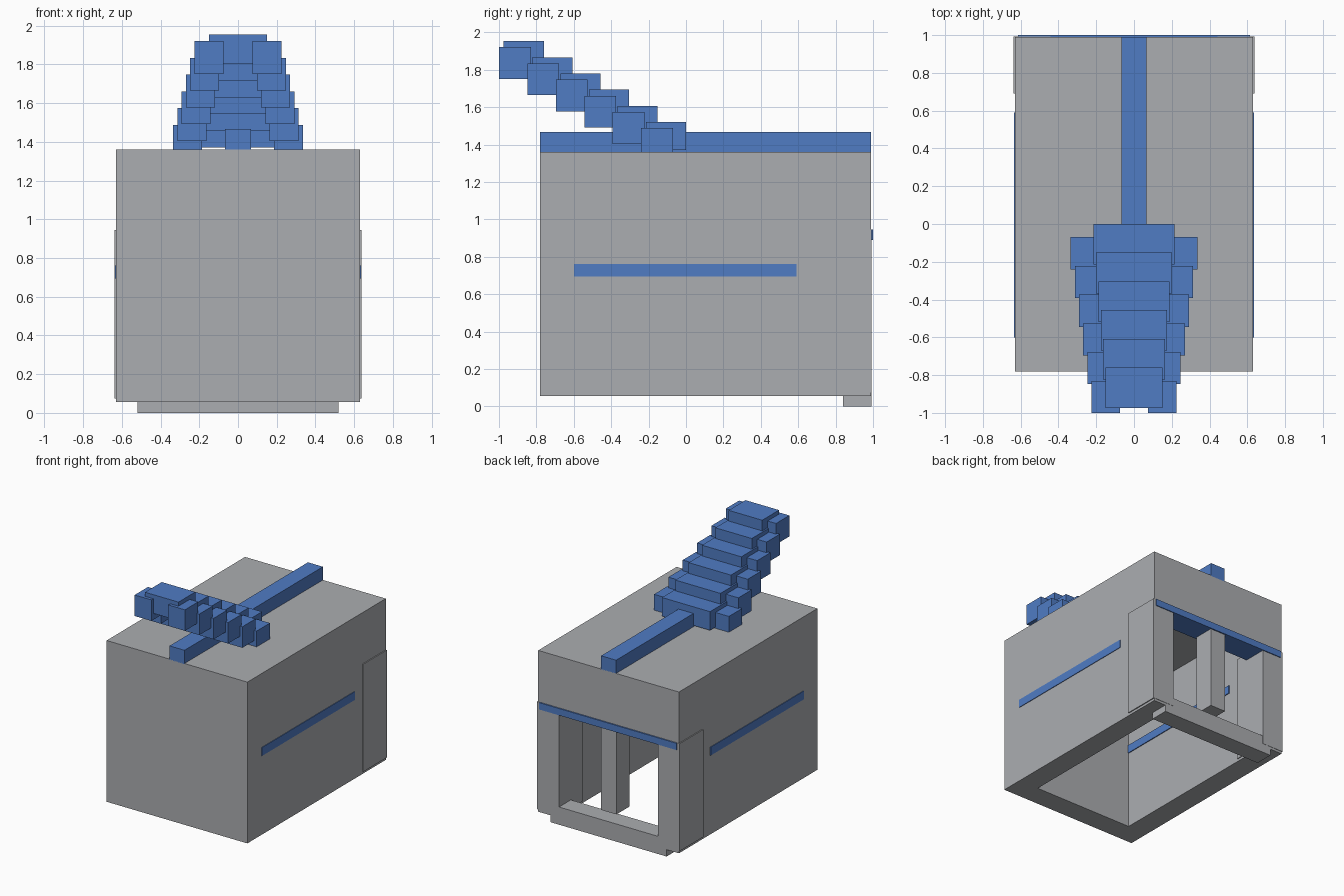
import bpy, bmesh

cube = bpy.data.objects.get("Cube")
if cube:
    bpy.data.objects.remove(cube, do_unlink=True)


def make_material(name, rgb):
    mat = bpy.data.materials.new(name)
    mat.use_nodes = True
    color = (*rgb, 1.0)
    mat.diffuse_color = color
    mat.node_tree.nodes["Principled BSDF"].inputs["Base Color"].default_value = color
    return mat


grey = make_material("stone_grey", (0.41, 0.42, 0.44))
blue = make_material("bright_blue", (0.08, 0.20, 0.55))


def prism(name, profile, x0, x1, mat):
    """Extrude a side profile of (y, z) points from x0 to x1."""
    bm = bmesh.new()
    face = bm.faces.new([bm.verts.new((x0, y, z)) for y, z in profile])
    ext = bmesh.ops.extrude_face_region(bm, geom=[face])
    verts = [v for v in ext["geom"] if isinstance(v, bmesh.types.BMVert)]
    bmesh.ops.translate(bm, verts=verts, vec=(x1 - x0, 0, 0))
    bmesh.ops.recalc_face_normals(bm, faces=bm.faces)
    mesh = bpy.data.meshes.new(name)
    bm.to_mesh(mesh)
    bm.free()
    mesh.materials.append(mat)
    obj = bpy.data.objects.new(name, mesh)
    bpy.context.collection.objects.link(obj)
    return obj


def box(name, x, y, z, mat):
    corners = [(y[0], z[0]), (y[1], z[0]), (y[1], z[1]), (y[0], z[1])]
    return prism(name, corners, x[0], x[1], mat)


def box_pair(name, x, y, z, mat):
    box("left_" + name, x, y, z, mat)
    box("right_" + name, (-x[1], -x[0]), y, z, mat)


# Hollow shell, open underneath and at the face
shell = box("shell", (-0.63, 0.63), (-0.78, 0.99), (0.055, 1.36), grey)
cavity = prism("shell_cavity", [(-0.6, -0.1), (-0.6, 1.18), (0.81, 1.18),
                                (0.81, 0.94), (1.1, 0.94), (1.1, -0.1)],
               -0.45, 0.45, grey)
cavity.hide_render = True
cut = shell.modifiers.new("hollow", "BOOLEAN")
cut.operation = "DIFFERENCE"
cut.solver = "EXACT"
cut.object = cavity
bpy.context.view_layer.objects.active = shell
bpy.ops.object.modifier_apply(modifier=cut.name)
bpy.data.objects.remove(cavity, do_unlink=True)

# Face guards
box_pair("cheek_guard", (0.443, 0.638), (0.69, 0.993), (0.075, 0.945), grey)
box("chin_bar", (-0.52, 0.52), (0.84, 0.991), (0.0, 0.143), grey)
box("nose_guard", (-0.07, 0.07), (0.82, 0.99), (0.22, 0.93), grey)

# Blue trim
box("brow_band", (-0.615, 0.615), (0.80, 1.0), (0.89, 0.945), blue)
box_pair("side_stripe", (0.443, 0.635), (-0.6, 0.59), (0.695, 0.762), blue)
box("crest_rail", (-0.067, 0.067), (-0.78, 0.99), (1.355, 1.467), blue)

# Stepped crest, narrowing as it rises toward the front
for i in range(6):
    y, z, taper = -0.152 * i, 0.0865 * i, 0.022 * i
    half = 0.215 - 0.013 * i
    box(f"crest_center_{i + 1}", (-half, half), (y - 0.215, y),
        (z + 1.37, z + 1.521), blue)
    box_pair(f"crest_side_{i + 1}", (0.185 - taper, 0.335 - taper),
             (y - 0.24, y - 0.07), (z + 1.318, z + 1.488), blue)
